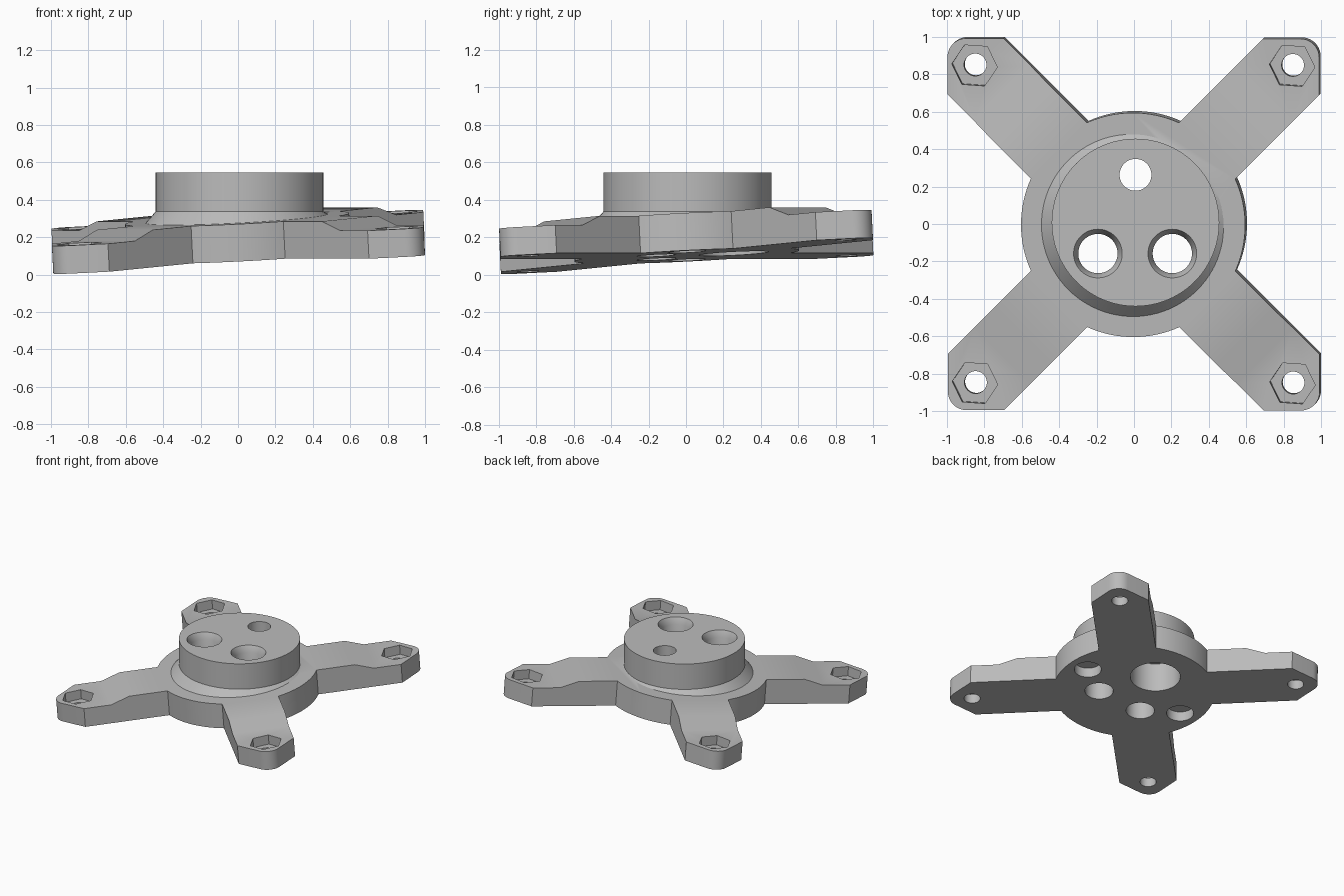
import bpy, bmesh
from math import cos, sin, pi, radians, degrees, asin
from mathutils import Matrix, Vector

cube = bpy.data.objects.get("Cube")
if cube:
    bpy.data.objects.remove(cube)

SEG = 96
# Frame of the tilted plate: origin at the centre of its underside
NORMAL = Vector((-0.05, -0.05, 1)).normalized()
TILT = (Matrix.Translation((0.005, 0.005, 0.1))
        @ Vector((0, 0, 1)).rotation_difference(NORMAL).to_matrix().to_4x4())

grey = bpy.data.materials.new("plain grey")
grey.use_nodes = True
COLOUR = (0.5, 0.5, 0.5, 1)
grey.diffuse_color = COLOUR
grey.node_tree.nodes["Principled BSDF"].inputs["Base Color"].default_value = COLOUR


def loft(name, rings):
    """Solid skinned over a stack of equal-length rings of points."""
    bm = bmesh.new()
    rows = [[bm.verts.new(p) for p in points] for points in rings]
    n = len(rows[0])
    for low, high in zip(rows, rows[1:]):
        for i in range(n):
            j = (i + 1) % n
            bm.faces.new((low[i], low[j], high[j], high[i]))
    bm.faces.new(rows[0][::-1])
    bm.faces.new(rows[-1])
    bmesh.ops.recalc_face_normals(bm, faces=bm.faces)
    mesh = bpy.data.meshes.new(name)
    bm.to_mesh(mesh)
    bm.free()
    mesh.materials.append(grey)
    obj = bpy.data.objects.new(name, mesh)
    bpy.context.collection.objects.link(obj)
    return obj


def arc(x, y, r, start, end, steps):
    """Points along an arc, angles in degrees."""
    angles = [radians(start + (end - start) * i / steps) for i in range(steps + 1)]
    return [Vector((x + r * cos(a), y + r * sin(a), 0)) for a in angles]


def ring(x, y, z, r, sides=SEG, turn=0.0):
    return [Vector((x + r * cos(turn + 2 * pi * i / sides),
                    y + r * sin(turn + 2 * pi * i / sides), z)) for i in range(sides)]


def turned(name, x, y, profile, sides=SEG, turn=0.0):
    """Round solid from (radius, height) pairs."""
    return loft(name, [ring(x, y, z, r, sides, turn) for r, z in profile])


def combine(target, tool, operation="DIFFERENCE"):
    """Apply a boolean and discard the tool."""
    tool.hide_render = True
    mod = target.modifiers.new("combine", "BOOLEAN")
    mod.operation, mod.object, mod.solver = operation, tool, "EXACT"
    bpy.context.view_layer.update()
    bpy.context.view_layer.objects.active = target
    bpy.ops.object.modifier_apply(modifier=mod.name)
    bpy.data.objects.remove(tool)


# Plate outline: round hub with four diagonal arms and rounded corners
HALF, ROUND, FLAT, HUB = 0.995, 0.1, 0.3, 0.6
root = degrees(asin(FLAT / 2 ** 0.5 / HUB))
corner = HALF - ROUND
quarter = ([Vector((HALF, HALF - FLAT, 0))] + arc(corner, corner, ROUND, 0, 90, 10)
           + [Vector((HALF - FLAT, HALF, 0))] + arc(0, 0, HUB, 45 + root, 135 - root, 16))
turns = [Matrix.Rotation(k * pi / 2, 4, "Z") for k in range(4)]
outline = [t @ p for t in turns for p in quarter]
body = loft("hub_mount", [[p + Vector((0, 0, z)) for p in outline] for z in (0, 0.2)])

# Each arm: thinner tip behind a ramp, bolt hole and hexagonal nut pocket
RAMP = [(0.57, 0.3), (0.99, 0.15), (1.8, 0.15), (1.8, 0.3)]
for t in turns:
    along = t @ Matrix.Rotation(pi / 4, 4, "Z")
    combine(body, loft("ramp_cut", [[along @ Vector((u, side, z)) for u, z in RAMP]
                                    for side in (-0.33, 0.33)]))
    x, y, _ = t @ Vector((0.85, 0.85, 0))
    combine(body, turned("bolt_hole", x, y, [(0.06, -0.1), (0.06, 0.31)], 48))
    combine(body, turned("nut_pocket", x, y, [(0.122, 0.075), (0.122, 0.32)], 6, radians(-4)))

# Shallow blind holes on the underside
for x in (-0.446, 0.446):
    combine(body, turned("blind_hole", x, 0, [(0.1, -0.1), (0.1, 0.08)]))

# Lean the finished plate
body.data.transform(TILT)

# Level boss on a wedge collar that takes up the tilt
boss = loft("boss", [[TILT @ p for p in ring(0, 0, 0.11, 0.5)],
                     [TILT @ p for p in ring(0, 0, 0.19, 0.5)],
                     ring(0.008, 0.008, 0.338, 0.448), ring(0.008, 0.008, 0.545, 0.448)])
combine(body, boss, "UNION")

# Countersunk pair of through holes
for x in (-0.193, 0.205):
    combine(body, turned("pair_hole", x, -0.158, [(0.105, -0.1), (0.105, 0.495),
                                                  (0.13, 0.545), (0.13, 0.7)]))

# Single through hole, opening into a wide bore underneath
combine(body, turned("single_hole", 0.008, 0.263, [(0.085, -0.1), (0.085, 0.7)]))
combine(body, turned("wide_bore", 0.008, 0.255, [(0.185, -0.2), (0.185, 0.33)]))

bpy.ops.object.select_all(action="DESELECT")
body.select_set(True)
bpy.context.view_layer.objects.active = body
bpy.ops.object.shade_smooth_by_angle(angle=radians(30))
